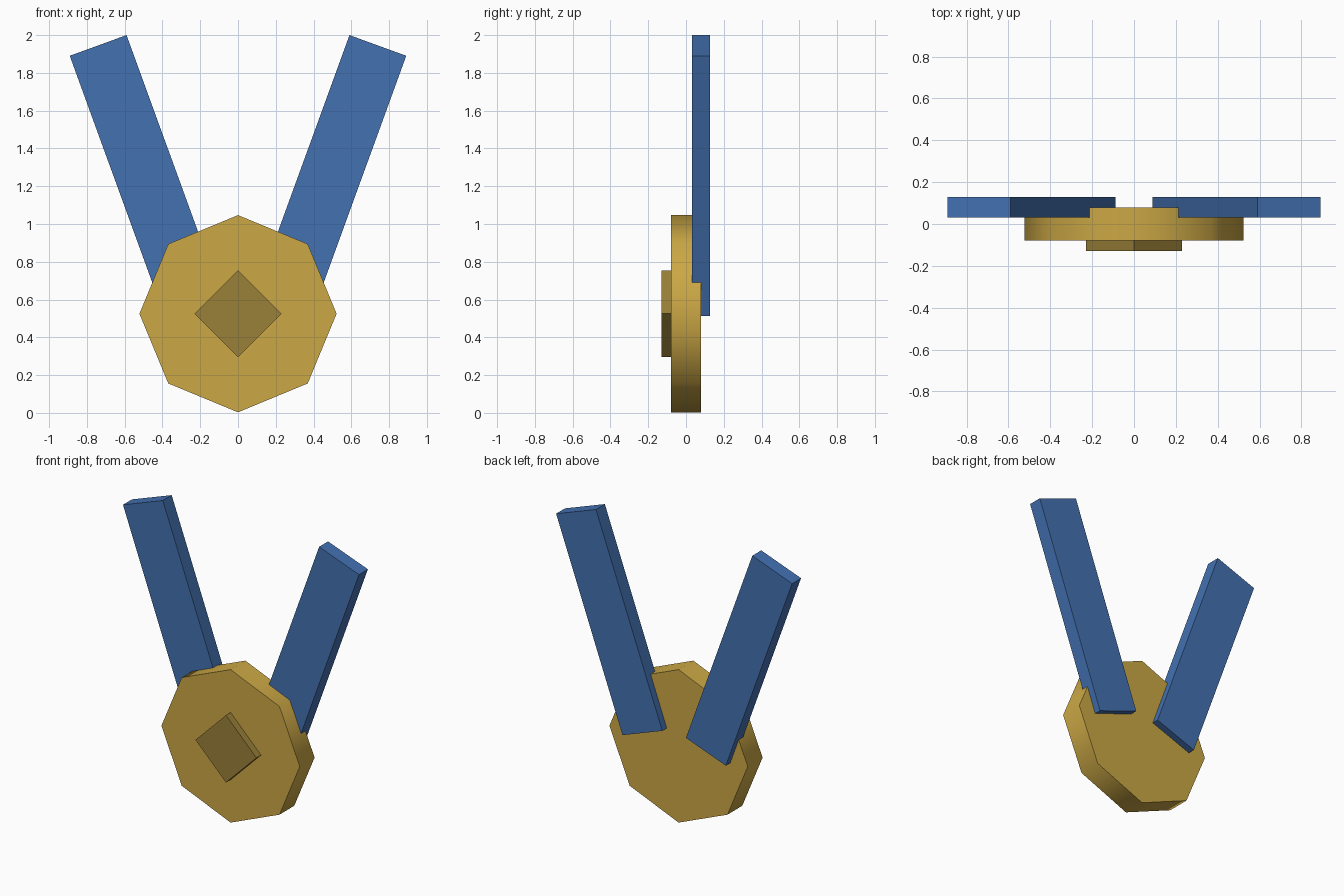
import bpy
import math

cube = bpy.data.objects.get("Cube")
if cube:
    bpy.data.objects.remove(cube, do_unlink=True)


def make_material(name, rgb):
    mat = bpy.data.materials.new(name)
    mat.use_nodes = True
    colour = (*rgb, 1.0)
    mat.diffuse_color = colour
    mat.node_tree.nodes["Principled BSDF"].inputs["Base Color"].default_value = colour
    return mat


gold = make_material("gold", (0.60, 0.39, 0.06))
dark_gold = make_material("dark gold", (0.32, 0.215, 0.04))
blue = make_material("ribbon blue", (0.056, 0.165, 0.44))

CENTRE_Z = 0.525


def add_prism(name, sides, radius, y_front, y_back, mat):
    """Regular prism along y with a corner pointing up."""
    bpy.ops.mesh.primitive_cylinder_add(
        vertices=sides, radius=radius, depth=y_back - y_front,
        location=(0, (y_front + y_back) / 2, CENTRE_Z),
        rotation=(math.pi / 2, 0, 0))
    obj = bpy.context.object
    obj.name = name
    obj.data.materials.append(mat)
    return obj


# Octagonal disc: rim shaded smooth, caps kept sharp
disc = add_prism("medal_disc", 8, 0.522, -0.08, 0.08, gold)
bpy.ops.object.shade_smooth_by_angle(angle=math.radians(50))

# Raised diamond on the front
add_prism("front_diamond", 4, 0.23, -0.13, -0.03, dark_gold)

# Two ribbon straps leaning outward behind the disc
for side, name in ((1, "left_ribbon"), (-1, "right_ribbon")):
    bpy.ops.mesh.primitive_cube_add(
        size=1, location=(side * 0.49, 0.08, 1.257),
        rotation=(0, side * math.radians(20), 0))
    ribbon = bpy.context.object
    ribbon.name = name
    ribbon.scale = (0.32, 0.096, 1.465)
    ribbon.data.materials.append(blue)
